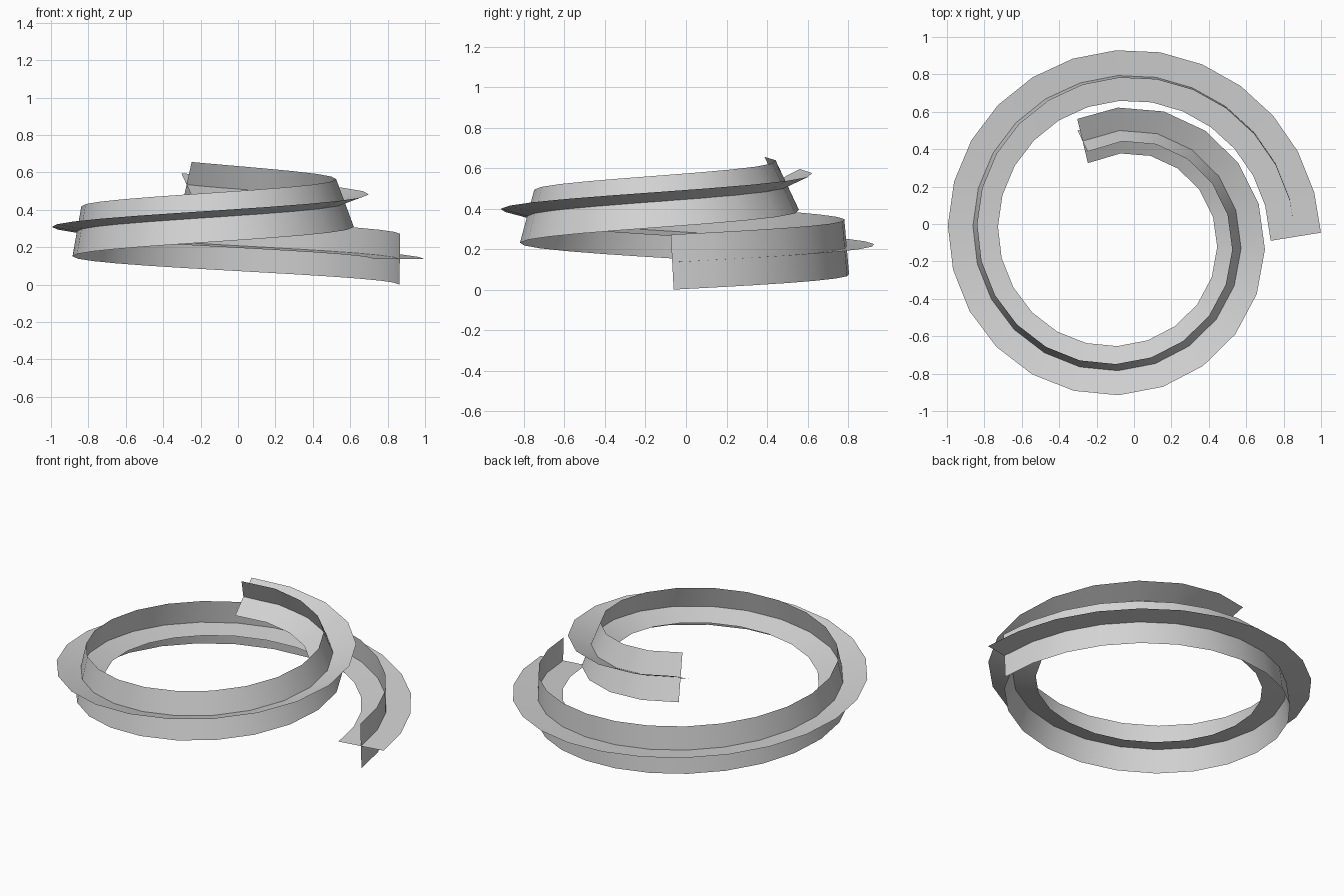
import bpy
import math
from mathutils import Vector, Quaternion

cube = bpy.data.objects.get("Cube")
if cube:
    bpy.data.objects.remove(cube, do_unlink=True)

# One plain grey for the whole model
grey = bpy.data.materials.new("light_grey")
grey.use_nodes = True
colour = (0.65, 0.65, 0.65, 1.0)
grey.diffuse_color = colour
grey.node_tree.nodes["Principled BSDF"].inputs["Base Color"].default_value = colour

# Rising spiral that tightens evenly, walked in equal steps
STEPS = 30
STEP = 0.204
CENTRE = Vector((-0.071, -0.068, 0.136))
START_RADIUS = 0.936
SHRINK = 0.0468      # radius lost per radian
RISE = 0.0484        # height gained per radian
LEAN = 0.0568        # roll per radian
HALF_WIDTH = 0.136


def spiral_angle(k):
    radius = math.sqrt(START_RADIUS ** 2 - 2 * SHRINK * STEP * k)
    return (START_RADIUS - radius) / SHRINK


def spiral_point(angle):
    radius = START_RADIUS - SHRINK * angle
    return CENTRE + Vector((radius * math.cos(angle),
                            radius * math.sin(angle), RISE * angle))


angles = [spiral_angle(k) for k in range(STEPS + 1)]
path = [spiral_point(a) for a in angles]


def cross_section(k):
    """Outward and upward directions square to the path, rolled by the lean."""
    tangent = (path[min(k + 1, STEPS)] - path[max(k - 1, 0)]).normalized()
    outward = tangent.cross(Vector((0, 0, 1))).normalized()
    upward = outward.cross(tangent)
    roll = Quaternion(tangent, -LEAN * angles[k])
    return roll @ outward, roll @ upward


def make_band(name, axis):
    """Sweep a straight line through the path to make a thin ribbon."""
    verts = []
    for k, point in enumerate(path):
        side = cross_section(k)[axis] * HALF_WIDTH
        verts += [point - side, point + side]
    faces = [(2 * k, 2 * k + 2, 2 * k + 3, 2 * k + 1) for k in range(STEPS)]
    if axis == 0:
        faces = [f[::-1] for f in faces]
    mesh = bpy.data.meshes.new(name)
    mesh.from_pydata(verts, [], faces)
    mesh.materials.append(grey)
    mesh.shade_smooth()
    band = bpy.data.objects.new(name, mesh)
    bpy.context.collection.objects.link(band)
    return band


# Two ribbons crossing along their middles
make_band("flat_spiral_band", 0)
make_band("upright_spiral_band", 1)
